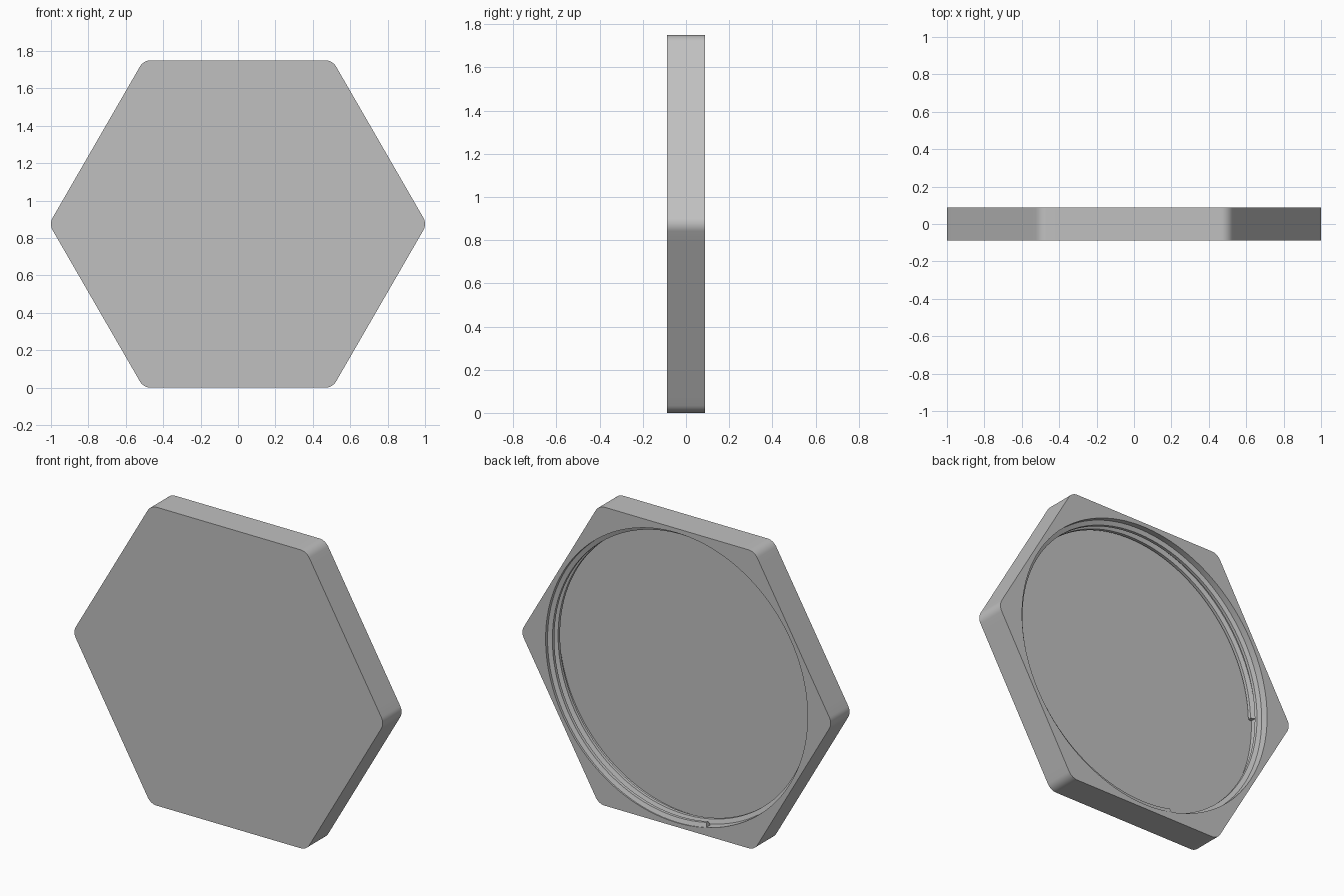
import bpy
import bmesh
from math import cos, sin, tau, radians, sqrt

APOTHEM = 0.875      # centre to flat
HALF = 0.0875        # half thickness
CORNER = 0.067       # corner rounding
BORE = 0.85          # recess radius
DEPTH = 0.13         # recess depth
CREST = 0.825        # inner radius of the thread
PITCH = 0.053

old = bpy.data.objects.get("Cube")
if old:
    bpy.data.objects.remove(old, do_unlink=True)

grey = bpy.data.materials.new("plain grey")
grey.use_nodes = True
colour = (0.53, 0.53, 0.53, 1)
grey.diffuse_color = colour
grey.node_tree.nodes["Principled BSDF"].inputs["Base Color"].default_value = colour


def loft(name, rings, closed):
    """Skin a list of equal closed rings and cap both ends."""
    bm = bmesh.new()
    loops = [[bm.verts.new(p) for p in ring] for ring in rings]
    for a, b in zip(loops, loops[1:]):
        for i in range(len(a)):
            j = (i + 1) % len(a)
            bm.faces.new((a[i], a[j], b[j], b[i]))
    if closed:
        bm.faces.new(loops[0])
        bm.faces.new(loops[-1])
    bmesh.ops.recalc_face_normals(bm, faces=bm.faces)
    mesh = bpy.data.meshes.new(name)
    bm.to_mesh(mesh)
    bm.free()
    mesh.materials.append(grey)
    obj = bpy.data.objects.new(name, mesh)
    bpy.context.collection.objects.link(obj)
    bpy.ops.object.select_all(action="DESELECT")
    obj.select_set(True)
    bpy.context.view_layer.objects.active = obj
    bpy.ops.object.shade_smooth_by_angle(angle=radians(25))
    return obj


def rounded_hexagon(arc_steps=8, side_steps=20):
    """Outline with rounded corners and evenly split flats."""
    reach = (APOTHEM - CORNER) * 2 / sqrt(3)
    corners = []
    for k in range(6):
        mid = tau * k / 6
        arc = [mid + tau / 6 * (s / arc_steps - 0.5) for s in range(arc_steps + 1)]
        corners.append([(reach * cos(mid) + CORNER * cos(a),
                         reach * sin(mid) + CORNER * sin(a)) for a in arc])
    points = []
    for k, arc in enumerate(corners):
        points += arc
        (x0, z0), (x1, z1) = arc[-1], corners[(k + 1) % 6][0]
        for s in range(1, side_steps):
            t = s / side_steps
            points.append((x0 + (x1 - x0) * t, z0 + (z1 - z0) * t))
    return points


# Hexagonal cap with a round recess in its back
outline = rounded_hexagon()
circle = [(x * BORE / sqrt(x * x + z * z), z * BORE / sqrt(x * x + z * z))
          for x, z in outline]


def ring(points, y):
    return [(x, y, z + APOTHEM) for x, z in points]


loft("hex_cap", [ring(outline, -HALF), ring(outline, HALF),
                 ring(circle, HALF), ring(circle, HALF - DEPTH)], True)

# Helical thread on the recess wall
START, TURNS, STEPS = radians(-77), 1.78, 200
profile = [(BORE + 0.004, -0.019), (CREST, -0.009),
           (CREST, 0.009), (BORE + 0.004, 0.019)]
sections = []
for s in range(STEPS + 1):
    turn = TURNS * s / STEPS
    angle = START - tau * turn
    y = HALF - 0.021 - PITCH * turn
    sections.append([(-r * cos(angle), y + dy, r * sin(angle) + APOTHEM)
                     for r, dy in profile])
loft("inner_thread", sections, True)
